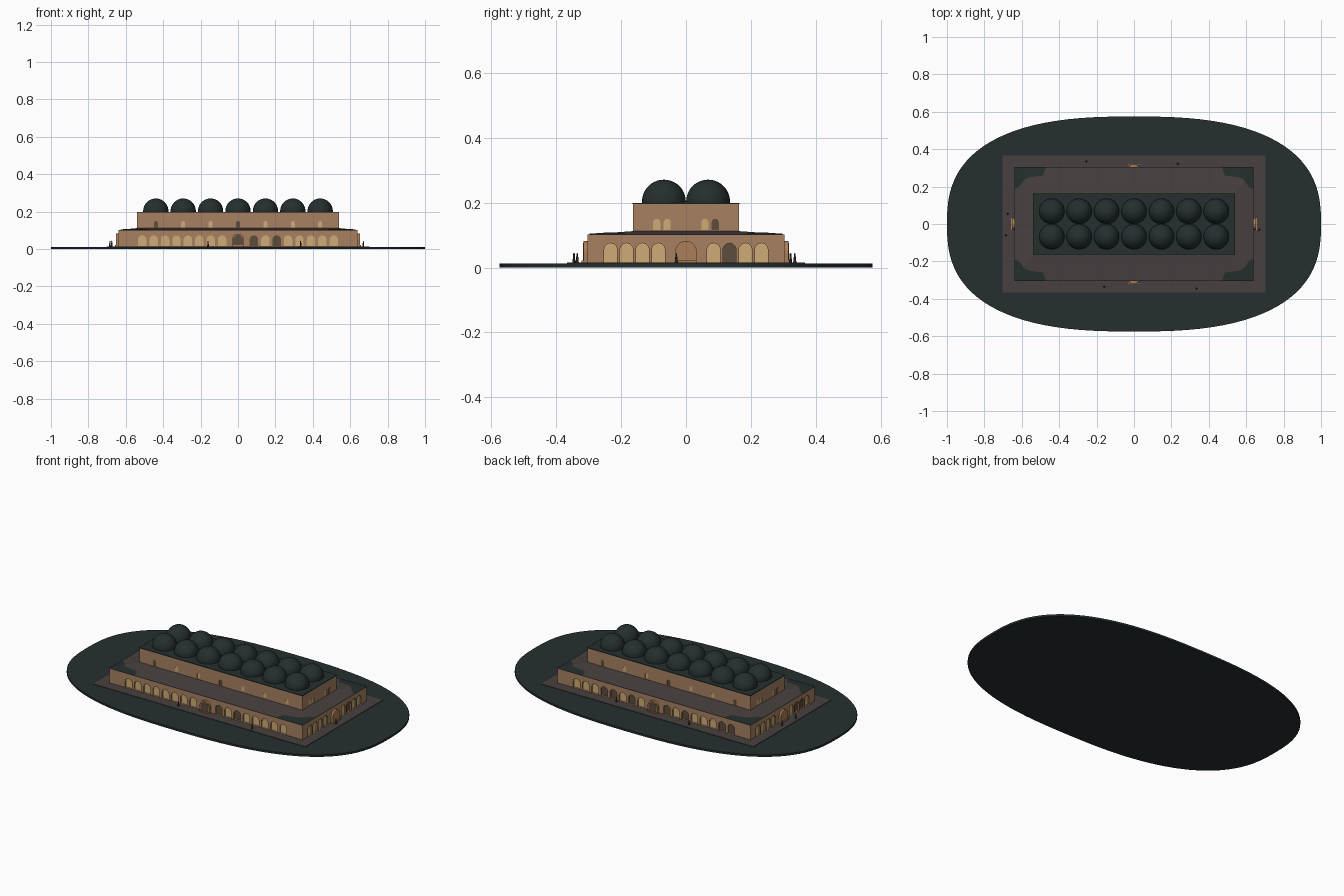
import bpy, bmesh, math, random
from mathutils import Matrix, Vector

if "Cube" in bpy.data.objects:
    bpy.data.objects.remove(bpy.data.objects["Cube"])

random.seed(4)

def material(name, r, g, b):
    m = bpy.data.materials.new(name)
    m.diffuse_color = (r, g, b, 1)
    m.use_nodes = True
    m.node_tree.nodes["Principled BSDF"].inputs["Base Color"].default_value = m.diffuse_color
    return m

GREEN = material("dark_green", 0.018, 0.028, 0.028)
PAVING = material("grey_brown_paving", 0.064, 0.053, 0.050)
WALL = material("tan_wall", 0.39, 0.22, 0.12)
PORTAL = material("orange_tan_portal", 0.41, 0.21, 0.095)
LIT = material("lit_window", 0.62, 0.41, 0.18)
DARK = material("brown_window", 0.11, 0.072, 0.043)
CLOTH = material("figure_brown", 0.06, 0.04, 0.03)

def finish(name, bm, mat, fix=True):
    if fix:
        bmesh.ops.recalc_face_normals(bm, faces=bm.faces)
    me = bpy.data.meshes.new(name)
    bm.to_mesh(me)
    bm.free()
    if mat:
        me.materials.append(mat)
    ob = bpy.data.objects.new(name, me)
    bpy.context.collection.objects.link(ob)
    return ob

def loft(bm, lower, upper):
    """Closed solid between two matching outlines."""
    a = [bm.verts.new(p) for p in lower]
    b = [bm.verts.new(p) for p in upper]
    n = len(a)
    bm.faces.new(a[::-1])
    bm.faces.new(b)
    for i in range(n):
        bm.faces.new((a[i], a[(i + 1) % n], b[(i + 1) % n], b[i]))

def rect(x, y, z):
    return [(-x, -y, z), (x, -y, z), (x, y, z), (-x, y, z)]

def block(name, x, y, z0, z1, mat):
    bm = bmesh.new()
    loft(bm, rect(x, y, z0), rect(x, y, z1))
    return finish(name, bm, mat)

def arch(bm, side, u, w, z0, z1, d0, d1):
    """Round-headed prism on one of four sides, between distances d0 and d1."""
    r = w / 2
    pts = [(u - r, z0), (u + r, z0)]
    pts += [(u + r * math.cos(t), z1 - r + r * math.sin(t))
            for t in [math.pi * i / 10 for i in range(11)]]
    rot = Matrix.Rotation(side * math.pi / 2, 3, 'Z')
    loft(bm, [rot @ Vector((p, -d0, z)) for p, z in pts],
         [rot @ Vector((p, -d1, z)) for p, z in pts])

# Oval base and paved plaza
def oval(z, n=96):
    out = []
    for i in range(n):
        t = 2 * math.pi * i / n
        c, s = math.cos(t), math.sin(t)
        out.append((math.copysign(abs(c) ** (2 / 2.6), c),
                    0.575 * math.copysign(abs(s) ** (2 / 2.6), s), z))
    return out
bm = bmesh.new()
loft(bm, oval(0), oval(0.012))
finish("oval_base", bm, GREEN)
block("plaza", 0.703, 0.366, 0.011, 0.015, PAVING)

# Two storeys with arched recesses
def storey(name, x, y, z0, z1, openings, depth):
    wall = block(name, x, y, z0, z1, WALL)
    cut, lit, dark = bmesh.new(), bmesh.new(), bmesh.new()
    for side in range(4):
        face = (y, x)[side % 2]
        for u, w, a, b, is_dark in openings[side % 2]:
            arch(cut, side, u, w, a, b, face - depth, face + 0.02)
            shade = is_dark or (side > 1 and random.random() < 0.2)
            arch(dark if shade else lit, side, u, w, a, b,
                 face - depth - 0.002, face - depth + 0.002)
    cutter = finish(name + "_cutter", cut, None)
    cutter.hide_render = True
    mod = wall.modifiers.new("recesses", 'BOOLEAN')
    mod.operation, mod.solver, mod.object = 'DIFFERENCE', 'EXACT', cutter
    bpy.context.view_layer.objects.active = wall
    bpy.ops.object.modifier_apply(modifier=mod.name)
    bpy.data.objects.remove(cutter)
    finish(name + "_lit_windows", lit, LIT)
    finish(name + "_brown_windows", dark, DARK)

long_low = [(s * (0.085 + 0.061 * i), 0.045, 0.016, 0.073, s > 0 and i in (0, 2))
            for s in (-1, 1) for i in range(8)]
short_low = [(s * (0.085 + 0.049 * i), 0.040, 0.016, 0.075, s > 0 and i == 1)
             for s in (-1, 1) for i in range(4)]
storey("lower_storey", 0.64, 0.304, 0.013, 0.1, (long_low, short_low), 0.01)

long_up = [(0.1465 * i, 0.021, 0.115, 0.15, i in (-3, 0)) for i in range(-3, 4)]
short_up = [(u, 0.022, 0.115, 0.15, u > 0.08) for u in (-0.09, -0.058, 0.058, 0.09)]
storey("upper_storey", 0.54, 0.163, 0.1, 0.196, (long_up, short_up), 0.004)

# Portals in the middle of each side, with a door panel on the long sides
portal, door, step = bmesh.new(), bmesh.new(), bmesh.new()
for side in range(4):
    face = (0.304, 0.64)[side % 2]
    arch(portal, side, 0, 0.066, 0.014, 0.082, face - 0.005, face + 0.012)
    if side % 2 == 0:
        arch(door, side, 0, 0.054, 0.015, 0.075, face + 0.011, face + 0.0135)
    rot = Matrix.Rotation(side * math.pi / 2, 3, 'Z')
    ring = [(-0.033, -face), (-0.033, -face - 0.018), (0.033, -face - 0.018), (0.033, -face)]
    loft(step, [rot @ Vector((*p, 0.014)) for p in ring],
         [rot @ Vector((*p, 0.021)) for p in ring])
finish("portals", portal, PORTAL)
finish("portal_doors", door, DARK)
finish("portal_steps", step, PORTAL)

# Gently sloped lower roof
bm = bmesh.new()
loft(bm, rect(0.64, 0.304, 0.0995), rect(0.64, 0.304, 0.102))
loft(bm, rect(0.64, 0.304, 0.102), rect(0.54, 0.163, 0.112))
finish("lower_roof", bm, PAVING)

# Green patches lying on the roof corners
outline = [(0, 0), (0.17, 0), (0.155, 0.045), (0.075, 0.055),
           (0.05, 0.0705), (0.03, 0.1), (0, 0.12)]
bm = bmesh.new()
for sx in (-1, 1):
    for sy in (-1, 1):
        vs = [bm.verts.new((sx * (0.64 - a), sy * (0.304 - b),
                            0.1035 + 0.01 * min(a / 0.1, b / 0.141)))
              for a, b in outline]
        for i in range(1, len(vs) - 1):
            tri = (vs[0], vs[i], vs[i + 1])
            bm.faces.new(tri if sx * sy > 0 else tri[::-1])
finish("roof_corner_patches", bm, GREEN, fix=False)

# Upper roof and two rows of domes
block("upper_roof", 0.541, 0.164, 0.195, 0.199, GREEN)
bm = bmesh.new()
for i in range(-3, 4):
    for y in (-0.068, 0.068):
        bmesh.ops.create_uvsphere(bm, u_segments=32, v_segments=20, radius=0.0675,
                                  matrix=Matrix.Translation((i * 0.1465, y, 0.203)))
bmesh.ops.bisect_plane(bm, geom=bm.verts[:] + bm.edges[:] + bm.faces[:],
                       plane_co=(0, 0, 0.19), plane_no=(0, 0, 1), clear_inner=True)
for f in bm.faces:
    f.smooth = True
finish("domes", bm, GREEN)

# Tiny standing figures around the building
bm = bmesh.new()
for x, y in ((-0.255, 0.335), (0.235, 0.322), (-0.16, -0.335), (0.335, -0.345),
             (-0.675, 0.055), (-0.685, -0.06), (0.67, -0.03)):
    bmesh.ops.create_cone(bm, cap_ends=True, segments=8, radius1=0.005, radius2=0.0025,
                          depth=0.023, matrix=Matrix.Translation((x, y, 0.0265)))
    bmesh.ops.create_icosphere(bm, subdivisions=1, radius=0.0035,
                               matrix=Matrix.Translation((x, y, 0.041)))
finish("figures", bm, CLOTH)
